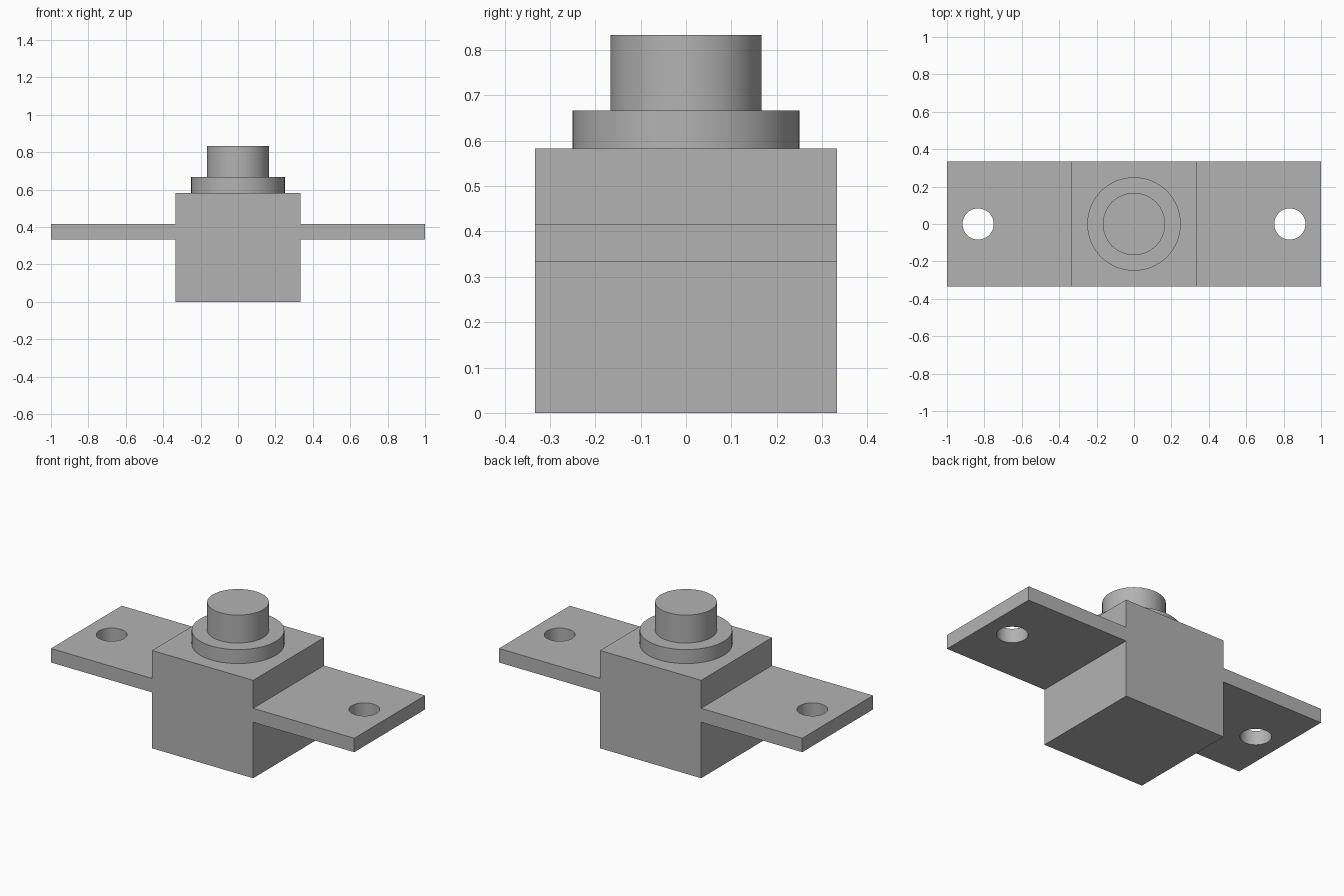
import bpy
import math

if "Cube" in bpy.data.objects:
    bpy.data.objects.remove(bpy.data.objects["Cube"], do_unlink=True)

U = 1 / 12  # design module: the whole part is 24 modules long

grey = bpy.data.materials.new("plain grey")
grey.use_nodes = True
colour = (0.45, 0.45, 0.45, 1)
grey.diffuse_color = colour
grey.node_tree.nodes["Principled BSDF"].inputs["Base Color"].default_value = colour


def finish(name):
    obj = bpy.context.object
    obj.name = name
    obj.data.materials.append(grey)
    return obj


def box(name, x, z0, z1, width, depth):
    bpy.ops.mesh.primitive_cube_add(size=1, location=(x * U, 0, (z0 + z1) / 2 * U))
    obj = finish(name)
    obj.scale = (width * U, depth * U, (z1 - z0) * U)
    bpy.ops.object.transform_apply(location=False, rotation=False, scale=True)
    return obj


def cylinder(name, x, z0, z1, radius):
    bpy.ops.mesh.primitive_cylinder_add(vertices=64, radius=radius * U, depth=(z1 - z0) * U,
                                        location=(x * U, 0, (z0 + z1) / 2 * U))
    obj = finish(name)
    bpy.ops.object.shade_smooth_by_angle(angle=math.radians(30))
    return obj


# Central body with stepped round boss
box("body_block", 0, 0, 7, 8, 8)
cylinder("collar", 0, 7, 8, 3)
cylinder("pin", 0, 8, 10, 2)

# Mounting plates, each with a bolt hole
for side, name in ((1, "left_mounting_plate"), (-1, "right_mounting_plate")):
    plate = box(name, side * 8, 4, 5, 8, 8)
    cutter = cylinder("hole_cutter", side * 10, 3, 6, 1)
    cutter.hide_render = True
    cut = plate.modifiers.new("bolt_hole", "BOOLEAN")
    cut.operation = "DIFFERENCE"
    cut.solver = "EXACT"
    cut.object = cutter
    bpy.context.view_layer.objects.active = plate
    bpy.ops.object.modifier_apply(modifier=cut.name)
    bpy.data.objects.remove(cutter, do_unlink=True)
    # Smooth hole wall with crisp rims
    bpy.ops.object.select_all(action="DESELECT")
    plate.select_set(True)
    bpy.ops.object.shade_smooth_by_angle(angle=math.radians(30))
